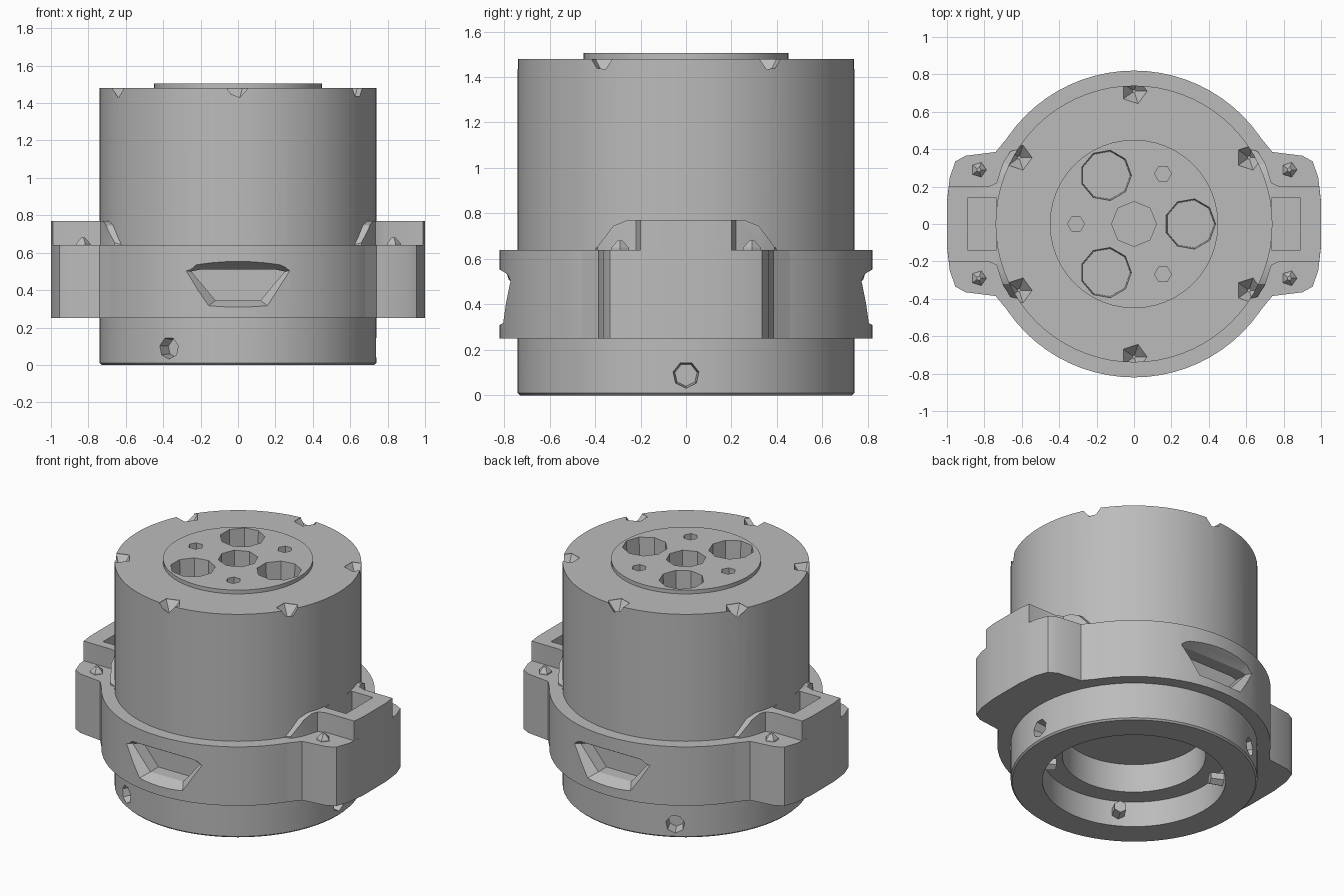
import bpy, bmesh
from math import sin, cos, pi, radians
from mathutils import Matrix, Vector

if "Cube" in bpy.data.objects:
    bpy.data.objects.remove(bpy.data.objects["Cube"], do_unlink=True)

grey = bpy.data.materials.new("mid grey")
grey.use_nodes = True
grey.diffuse_color = (0.5, 0.5, 0.5, 1)
grey.node_tree.nodes["Principled BSDF"].inputs["Base Color"].default_value = (0.5, 0.5, 0.5, 1)


def loft(name, rings):
    """Closed solid skinned through rings of equal point count."""
    bm = bmesh.new()
    loops = [[bm.verts.new(p) for p in ring] for ring in rings]
    n = len(loops[0])
    for a, b in zip(loops, loops[1:]):
        for i in range(n):
            j = (i + 1) % n
            bm.faces.new((a[i], a[j], b[j], b[i]))
    bm.faces.new(loops[0][::-1])
    bm.faces.new(loops[-1])
    bmesh.ops.recalc_face_normals(bm, faces=bm.faces)
    mesh = bpy.data.meshes.new(name)
    bm.to_mesh(mesh)
    bm.free()
    mesh.materials.append(grey)
    obj = bpy.data.objects.new(name, mesh)
    bpy.context.collection.objects.link(obj)
    return obj


def turned(name, profile, sides=64, x=0, y=0, matrix=Matrix()):
    """Round part from (radius, height) pairs."""
    return loft(name, [[matrix @ Vector((x + r * cos(2 * pi * i / sides),
                                         y + r * sin(2 * pi * i / sides), z))
                        for i in range(sides)] for r, z in profile])


def prism(name, pts, z0, z1):
    return loft(name, [[(x, y, z) for x, y in pts] for z in (z0, z1)])


def radial(angle, z):
    """Frame whose z axis points outward at the given angle."""
    return (Matrix.Translation((0, 0, z)) @ Matrix.Rotation(radians(angle), 4, 'Z')
            @ Matrix.Rotation(pi / 2, 4, 'Y'))


def boolean(target, cutters, operation='DIFFERENCE'):
    for cutter in cutters:
        mod = target.modifiers.new("cut", 'BOOLEAN')
        mod.operation, mod.object, mod.solver = operation, cutter, 'EXACT'
        bpy.context.view_layer.update()
        graph = bpy.context.evaluated_depsgraph_get()
        mesh = bpy.data.meshes.new_from_object(target.evaluated_get(graph))
        target.modifiers.clear()
        target.data = mesh


def polar(r, a):
    return r * cos(radians(a)), r * sin(radians(a))


# Main barrel, end cap and mounting collar
body = turned("barrel", [(0.73, 0), (0.74, 0.01), (0.74, 1.48)], 72)
cap = turned("end_cap", [(0.45, 1.47), (0.45, 1.505)], 48)
collar = turned("mounting_collar", [(0.82, 0.25), (0.82, 0.64)], 72)
bore = turned("bore_cutter", [(0.73, 0.1), (0.73, 0.8)], 72)
boolean(collar, [bore])

# Hollow underside with two steps
cavity = [turned("cavity_cutter", [(0.55, -0.1), (0.55, 0.17)]),
          turned("inner_cavity_cutter", [(0.43, 0.1), (0.43, 0.36)])]

# Holes in the cap: centre, three large, three small
cap_holes = [turned("centre_hole", [(0.12, 1.38), (0.12, 1.6)], 8)]
for a in (0, 120, 240):
    x, y = polar(0.3, a)
    cap_holes.append(turned("large_hole", [(0.13, 1.36), (0.14, 1.6)], 9, x, y))
    x, y = polar(0.31, a + 60)
    cap_holes.append(turned("small_hole", [(0.045, 1.44), (0.045, 1.6)], 6, x, y))

# Chips round the top rim and screw holes round the base
chips = []
for a in range(30, 390, 60):
    x, y = polar(0.71, a)
    chips.append(turned("rim_chip", [(0.01, 1.405), (0.07, 1.475), (0.07, 1.55)], 5, x, y))
side_holes = [turned("side_hole", [(0.05, 0.66), (0.065, 0.8)], 7, matrix=radial(a, 0.09))
              for a in (0, 120, 240)]

# Tapered windows at the front and back of the collar
windows = []
outer = [(0.25, 0.565), (0.345, 0.51), (0.18, 0.3)]
inner = [(0.2, 0.51), (0.25, 0.5), (0.12, 0.345)]
for s in (-1, 1):
    rings = []
    for half, depth in ((outer, 0.84), (inner, 0.745), (inner, 0.66)):
        full = half + [(-x, z) for x, z in reversed(half)]
        rings.append([(x, s * depth, z) for x, z in full])
    windows.append(loft("window_cutter", rings))

# Side lugs: low shoulder block, raised pocket wall and screw tips
lug_half = [(1.0, 0.12), (0.985, 0.25), (0.955, 0.335), (0.9, 0.365), (0.74, 0.385), (0.62, 0.53)]
wall_half = [(1.0, 0.12), (0.99, 0.2), (0.78, 0.2), (0.735, 0.22), (0.7, 0.33),
             (0.66, 0.39), (0.56, 0.41)]
ramp_half = [(0.26, 0.77), (0.32, 0.745), (0.4, 0.64), (0.4, 0.5)]
pocket_half = [(0.89, 0.14), (0.735, 0.14)]
extras, lugs, pockets, ramps = [], [], [], []
ramp = ramp_half + [(-y, z) for y, z in reversed(ramp_half)]
for s, side in ((1, "left"), (-1, "right")):
    def mirrored(half):
        return [(s * x, y) for x, y in half] + [(s * x, -y) for x, y in reversed(half)]
    lug = prism(side + "_lug", mirrored(lug_half), 0.25, 0.64)
    wall = prism(side + "_pocket_wall", mirrored(wall_half), 0.55, 0.77)
    limit = loft("ramp_limit", [[(s * x, y, z) for y, z in ramp] for x in (0.5, 1.1)])
    boolean(wall, [limit], 'INTERSECT')
    boolean(lug, [wall], 'UNION')
    bpy.data.objects.remove(wall, do_unlink=True)
    pockets.append(prism("pocket_cutter", mirrored(pocket_half), 0.5, 0.9))
    ramps.append(limit)
    boolean(lug, [pockets[-1]])
    lugs.append(lug)
    for t in (-1, 1):
        extras.append(turned(side + "_lug_screw", [(0.045, 0.62), (0.04, 0.65), (0.012, 0.68)],
                             5, s * 0.83, t * 0.29))

boolean(body, cavity + cap_holes + chips + side_holes + windows)
boolean(cap, cap_holes)
boolean(collar, windows + pockets)

# Screw tips reaching into the hollow base
for a in (240, 325, 155):
    extras.append(turned("inner_screw_tip", [(0.04, 0.47), (0.045, 0.6)], 6, matrix=radial(a, 0.09)))

# Remove the cutters, then smooth the rounded walls
for cutter in [bore] + cavity + cap_holes + chips + side_holes + windows + pockets + ramps:
    bpy.data.objects.remove(cutter, do_unlink=True)
bpy.ops.object.select_all(action='DESELECT')
for obj in [body, cap, collar] + lugs:
    obj.select_set(True)
bpy.context.view_layer.objects.active = body
bpy.ops.object.shade_smooth_by_angle(angle=radians(25))
